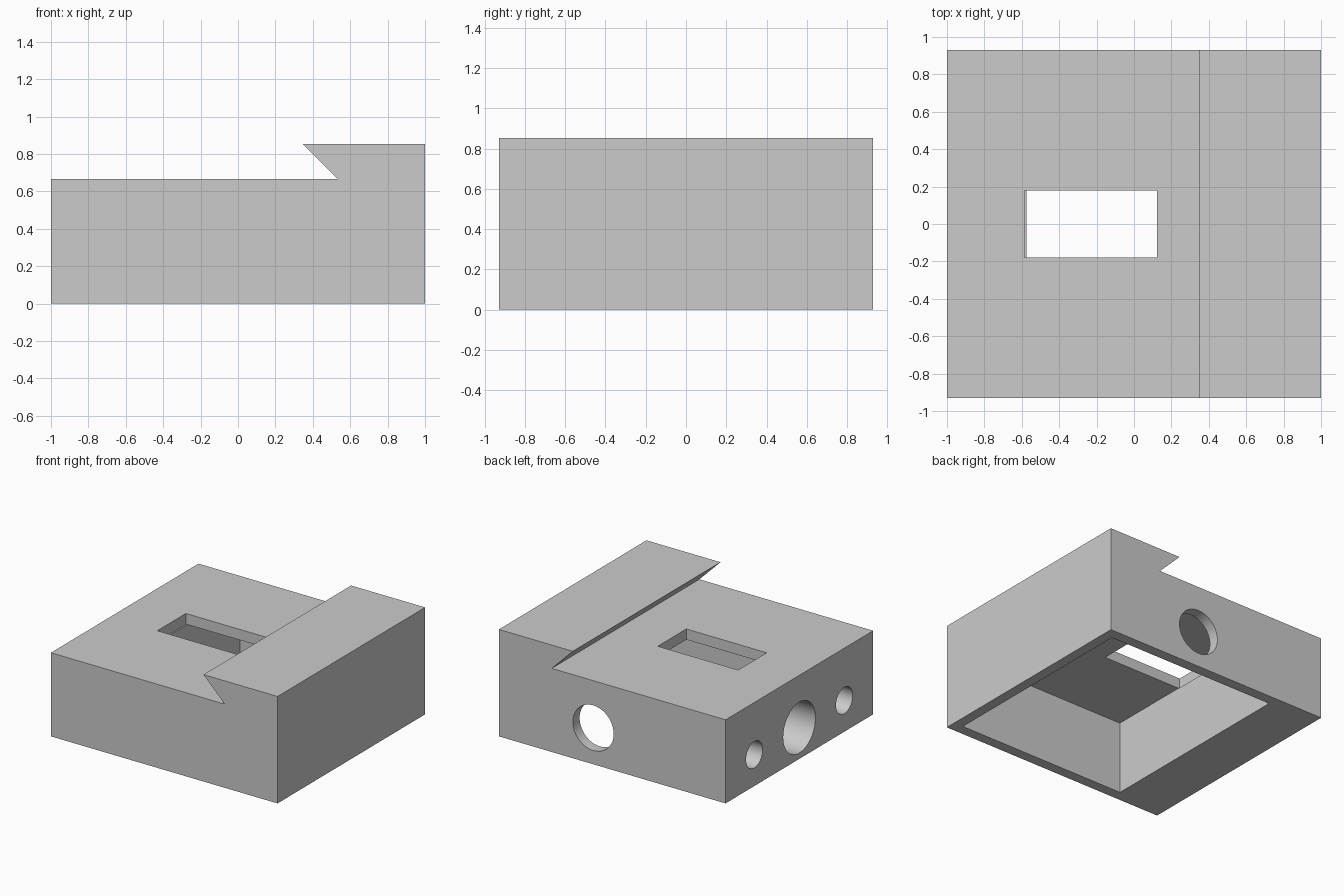
import bpy
import bmesh
import math
from mathutils import Matrix, Vector

cube = bpy.data.objects.get("Cube")
if cube:
    bpy.data.objects.remove(cube, do_unlink=True)

HALF_Y = 0.93
DECK_Z = 0.667
TOP_Z = 0.853
CEILING_Z = 0.582

grey = bpy.data.materials.new("plain grey")
grey.use_nodes = True
colour = (0.6, 0.6, 0.6, 1)
grey.diffuse_color = colour
grey.node_tree.nodes["Principled BSDF"].inputs["Base Color"].default_value = colour


def make_object(name, bm):
    bmesh.ops.recalc_face_normals(bm, faces=bm.faces)
    mesh = bpy.data.meshes.new(name)
    bm.to_mesh(mesh)
    bm.free()
    mesh.materials.append(grey)
    obj = bpy.data.objects.new(name, mesh)
    bpy.context.collection.objects.link(obj)
    return obj


def extrude_profile(name, profile, half_depth):
    """Extrude an x-z outline symmetrically along y."""
    bm = bmesh.new()
    face = bm.faces.new([bm.verts.new((x, -half_depth, z)) for x, z in profile])
    ext = bmesh.ops.extrude_face_region(bm, geom=[face])["geom"]
    verts = [v for v in ext if isinstance(v, bmesh.types.BMVert)]
    bmesh.ops.translate(bm, verts=verts, vec=(0, 2 * half_depth, 0))
    return make_object(name, bm)


def box(name, x0, x1, half_y, z0, z1):
    return extrude_profile(name, [(x0, z0), (x1, z0), (x1, z1), (x0, z1)], half_y)


def drill(name, start, end, radius):
    """Round cutter running between two points."""
    start, end = Vector(start), Vector(end)
    axis = end - start
    turn = axis.to_track_quat('Z', 'Y').to_matrix().to_4x4()
    bm = bmesh.new()
    bmesh.ops.create_cone(bm, cap_ends=True, segments=64, radius1=radius,
                          radius2=radius, depth=axis.length,
                          matrix=Matrix.Translation((start + end) / 2) @ turn)
    return make_object(name, bm)


# Block with an undercut raised rail along one side
block = extrude_profile("housing_block", [
    (-1, 0), (1, 0), (1, TOP_Z), (0.347, TOP_Z), (0.533, DECK_Z), (-1, DECK_Z)], HALF_Y)

# Open underside pocket, deck slot, cable hole in the back wall
cutters = [
    box("pocket_cutter", -0.575, 0.918, 0.845, -0.1, CEILING_Z),
    box("slot_cutter", -0.586, 0.123, 0.18, CEILING_Z - 0.002, 0.75),
    drill("back_hole_cutter", (0.167, 0.7, 0.29), (0.167, 1.1, 0.29), 0.18),
]
# Blind bores in the thick side wall
for label, y, radius in (("centre", 0, 0.203), ("back", 0.567, 0.105), ("front", -0.567, 0.105)):
    cutters.append(drill(label + "_bore_cutter", (-1.1, y, 0.25), (-0.64, y, 0.25), radius))

for cutter in cutters:
    mod = block.modifiers.new(cutter.name, 'BOOLEAN')
    mod.operation = 'DIFFERENCE'
    mod.solver = 'EXACT'
    mod.object = cutter

# Apply the cuts, then remove the cutters
bpy.ops.object.select_all(action='DESELECT')
block.select_set(True)
bpy.context.view_layer.objects.active = block
for mod in list(block.modifiers):
    bpy.ops.object.modifier_apply(modifier=mod.name)
for cutter in cutters:
    bpy.data.objects.remove(cutter, do_unlink=True)

bpy.ops.object.shade_smooth_by_angle(angle=math.radians(30))
